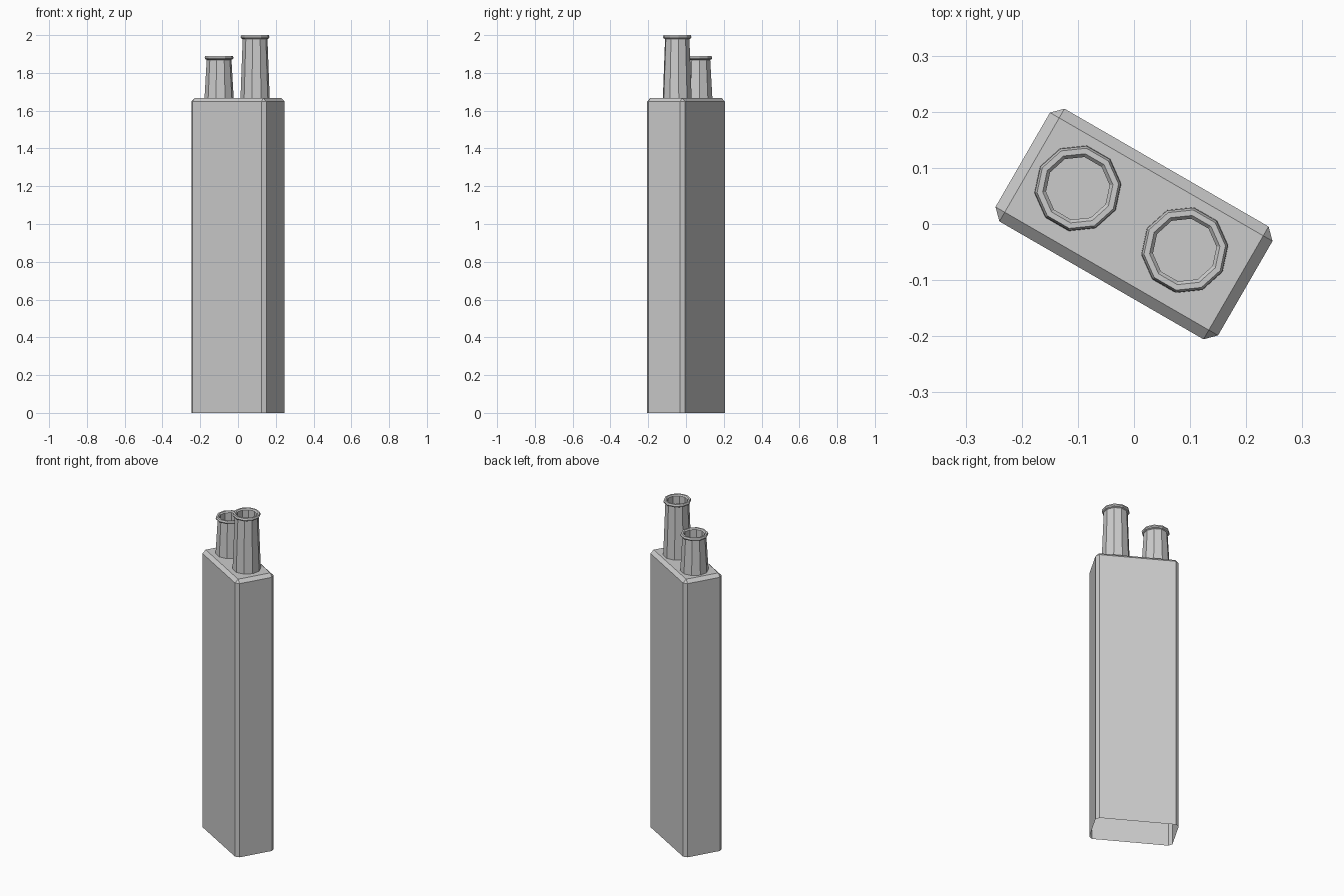
import bpy, bmesh, math
from mathutils import Matrix, Vector

if "Cube" in bpy.data.objects:
    bpy.data.objects.remove(bpy.data.objects["Cube"])

TURN = Matrix.Rotation(math.radians(-30), 4, 'Z')
ROOF = 1.667


def add_object(name, bm):
    bmesh.ops.recalc_face_normals(bm, faces=bm.faces)
    bm.transform(TURN)
    mesh = bpy.data.meshes.new(name)
    bm.to_mesh(mesh)
    bm.free()
    obj = bpy.data.objects.new(name, mesh)
    bpy.context.collection.objects.link(obj)
    return obj


# chimney stack: chamfered block, open underneath
bm = bmesh.new()
bmesh.ops.create_cube(bm, size=1)
bmesh.ops.scale(bm, vec=(0.458, 0.232, ROOF), verts=bm.verts)
bmesh.ops.translate(bm, vec=(0, 0, ROOF / 2), verts=bm.verts)
bm.normal_update()
bmesh.ops.delete(bm, geom=[f for f in bm.faces if f.normal.z < -0.5], context='FACES')
edges = [e for e in bm.edges if not e.is_boundary]
bmesh.ops.bevel(bm, geom=edges, offset=0.019, segments=1, profile=0.5, affect='EDGES')
add_object("chimney_stack", bm)


# ten-sided tapered pots with a rolled rim and a hollow centre
def chimney_pot(name, x, y, top, sides=10):
    profile = [(0.078, ROOF - 0.005), (0.066, top - 0.021), (0.074, top - 0.017),
               (0.077, top - 0.010), (0.073, top), (0.063, top),
               (0.057, top - 0.007), (0.057, ROOF - 0.005)]
    bm = bmesh.new()
    rings = []
    for r, z in profile:
        angles = [math.tau * i / sides for i in range(sides)]
        rings.append([bm.verts.new((x + r * math.cos(a), y + r * math.sin(a), z))
                      for a in angles])
    for low, high in zip(rings, rings[1:]):
        for i in range(sides):
            j = (i + 1) % sides
            bm.faces.new((low[i], low[j], high[j], high[i]))
    add_object(name, bm)


chimney_pot("short_pot", -0.1185, 0.005, 1.89)
chimney_pot("tall_pot", 0.1015, 0.005, 2.0)
